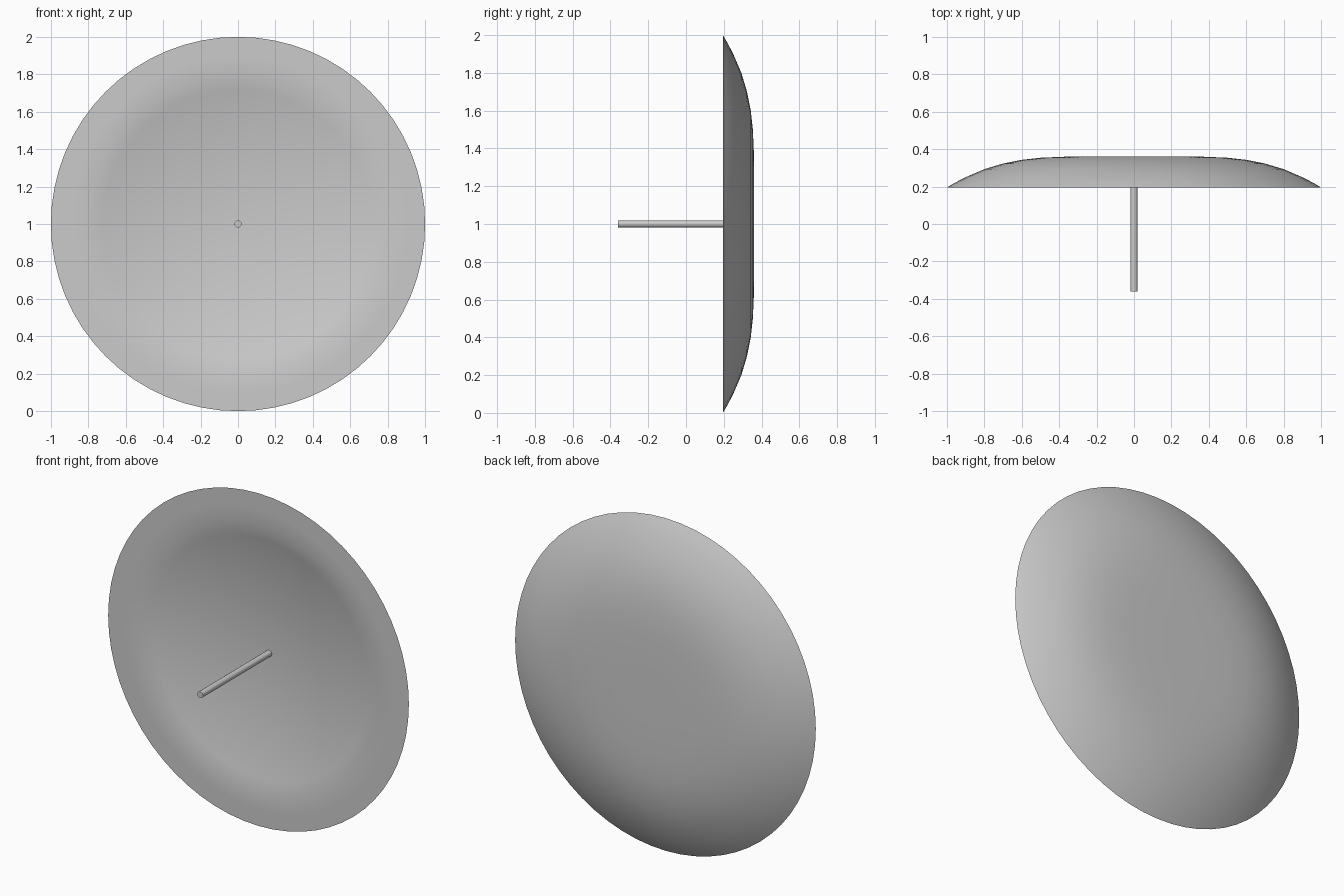
import bpy, bmesh, math
from mathutils import Matrix, Vector

cube = bpy.data.objects.get("Cube")
if cube:
    bpy.data.objects.remove(cube, do_unlink=True)

grey = bpy.data.materials.new("light_grey")
grey.use_nodes = True
grey.diffuse_color = (0.6, 0.6, 0.6, 1)
grey.node_tree.nodes["Principled BSDF"].inputs["Base Color"].default_value = grey.diffuse_color


def finish(name, bm, angle):
    """Turn a bmesh into a smooth-shaded object."""
    bmesh.ops.recalc_face_normals(bm, faces=bm.faces)
    mesh = bpy.data.meshes.new(name)
    bm.to_mesh(mesh)
    bm.free()
    mesh.materials.append(grey)
    obj = bpy.data.objects.new(name, mesh)
    bpy.context.collection.objects.link(obj)
    bpy.ops.object.select_all(action='DESELECT')
    obj.select_set(True)
    bpy.context.view_layer.objects.active = obj
    bpy.ops.object.shade_smooth_by_angle(angle=math.radians(angle))
    return obj


def lathe(profile, steps):
    """Spin (radius, y) points around the y axis at z = 1."""
    bm = bmesh.new()
    verts = [bm.verts.new((r, y, 1)) for r, y in profile]
    edges = [bm.edges.new(pair) for pair in zip(verts, verts[1:])]
    bmesh.ops.spin(bm, geom=verts + edges, cent=(0, 0, 1), axis=(0, 1, 0),
                   angle=math.tau, steps=steps, use_duplicate=False)
    bmesh.ops.remove_doubles(bm, verts=bm.verts, dist=0.0005)
    return bm


# Dish: domed back, flat front rim and shallow bowl
RIM_Y, BOWL_R, BOWL_DEPTH = 0.195, 0.8, 0.1
back = [(0, 0.361), (0.16, 0.361), (0.36, 0.36), (0.5, 0.354), (0.6, 0.343),
        (0.7, 0.323), (0.8, 0.293), (0.9, 0.25), (0.96, 0.219), (1, RIM_Y)]
bowl = [(BOWL_R * (1 - i / 10), RIM_Y + BOWL_DEPTH * (1 - (1 - i / 10) ** 2))
        for i in range(11)]
finish("dish", lathe(back + [(0.9, RIM_Y)] + bowl, 64), 40)

# Feed rod: runs from the bowl centre towards the front
ROD_FRONT, ROD_BACK = -0.36, 0.31
bm = bmesh.new()
bmesh.ops.create_cone(bm, cap_ends=True, segments=16, radius1=0.019, radius2=0.019,
                      depth=ROD_BACK - ROD_FRONT)
bmesh.ops.rotate(bm, verts=bm.verts, matrix=Matrix.Rotation(math.pi / 2, 3, 'X'))
bmesh.ops.translate(bm, verts=bm.verts, vec=Vector((0, (ROD_FRONT + ROD_BACK) / 2, 1)))
finish("feed_rod", bm, 40)
